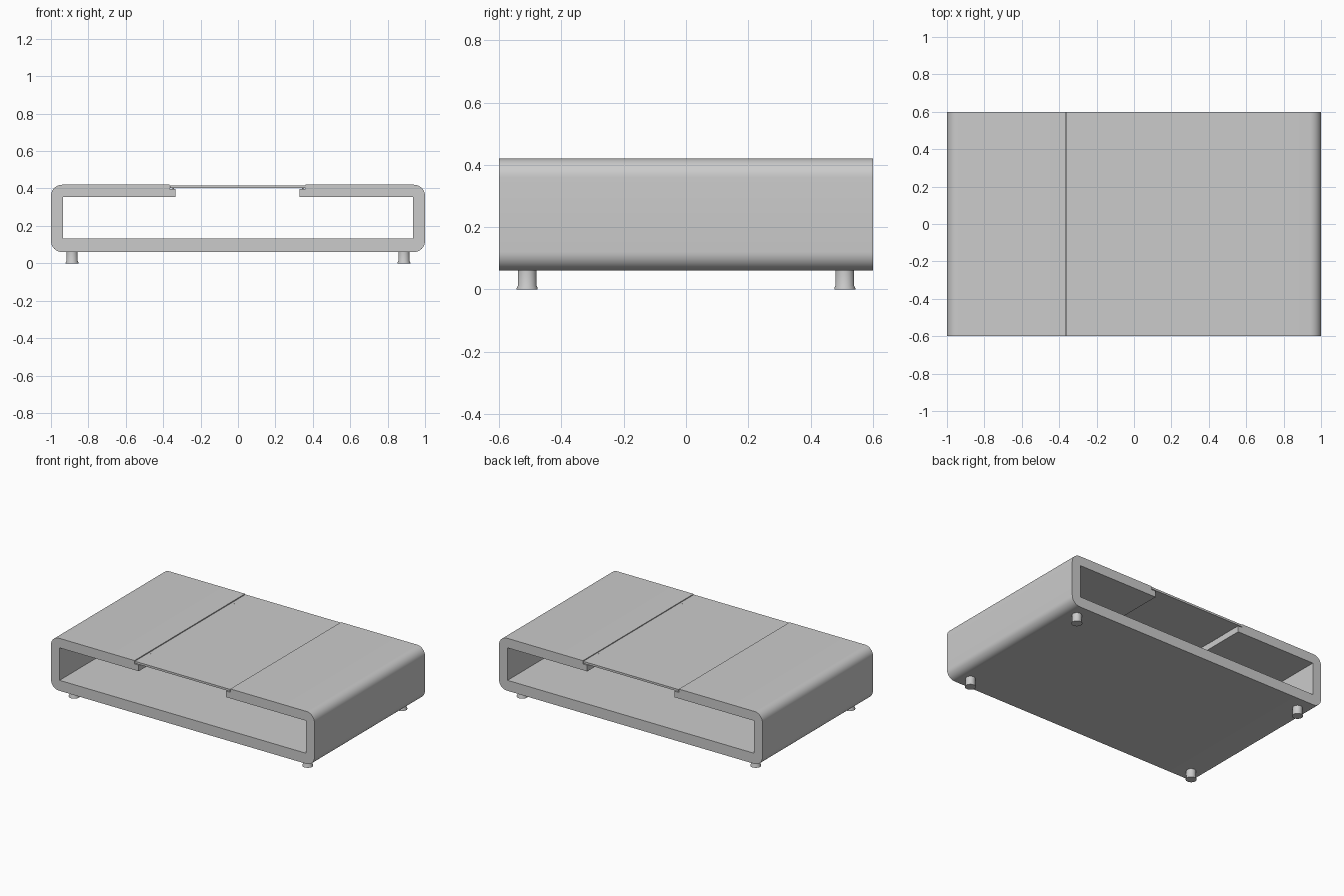
import bpy, bmesh, math

if "Cube" in bpy.data.objects:
    bpy.data.objects.remove(bpy.data.objects["Cube"])

DEPTH = 0.6


def new_object(name, bm, angle=30):
    bmesh.ops.recalc_face_normals(bm, faces=bm.faces)
    me = bpy.data.meshes.new(name)
    bm.to_mesh(me)
    bm.free()
    ob = bpy.data.objects.new(name, me)
    bpy.context.collection.objects.link(ob)
    bpy.ops.object.select_all(action='DESELECT')
    ob.select_set(True)
    bpy.context.view_layer.objects.active = ob
    bpy.ops.object.shade_smooth_by_angle(angle=math.radians(angle))
    return ob


def extrude_profile(name, pts, half_depth):
    """Extrude an x/z outline along y."""
    bm = bmesh.new()
    face = bm.faces.new([bm.verts.new((x, -half_depth, z)) for x, z in pts])
    ext = bmesh.ops.extrude_face_region(bm, geom=[face])
    for g in ext['geom']:
        if isinstance(g, bmesh.types.BMVert):
            g.co.y = half_depth
    return new_object(name, bm)


def lathe(name, profile, x, y, segs=32):
    """Spin an r/z profile about a vertical axis at x, y."""
    bm = bmesh.new()
    rings = [[bm.verts.new((x + r * math.cos(math.tau * i / segs),
                            y + r * math.sin(math.tau * i / segs), z))
              for i in range(segs)] for r, z in profile]
    for a, b in zip(rings, rings[1:]):
        for i in range(segs):
            j = (i + 1) % segs
            bm.faces.new((a[i], a[j], b[j], b[i]))
    bm.faces.new(rings[0])
    bm.faces.new(rings[-1])
    return new_object(name, bm)


def corner(cx, cz, r, start, n=10):
    return [(cx + r * math.cos(math.radians(start + 90 * i / n)),
             cz + r * math.sin(math.radians(start + 90 * i / n)))
            for i in range(n + 1)]


# Rounded frame, open at the top middle with a rebate for the panel
R, ZB, ZT = 0.06, 0.06, 0.42
frame = [(-0.366, 0.397), (-0.366, ZT)]
frame += corner(-1 + R, ZT - R, R, 90)
frame += corner(-1 + R, ZB + R, R, 180)
frame += corner(1 - R, ZB + R, R, 270)
frame += corner(1 - R, ZT - R, R, 0)
frame += [(0.362, ZT), (0.362, 0.397), (0.33, 0.397), (0.33, 0.355),
          (0.935, 0.355), (0.935, 0.132), (-0.935, 0.132),
          (-0.935, 0.355), (-0.334, 0.355), (-0.334, 0.397)]
extrude_profile("table_frame", frame, DEPTH)

# Thin inset panel
extrude_profile("top_panel", [(-0.363, 0.402), (0.36, 0.402),
                              (0.36, 0.416), (-0.363, 0.416)], DEPTH)

# Panel pads and legs, repeated at the corners
for sx, side in ((-1, "left"), (1, "right")):
    for sy, end in ((-1, "front"), (1, "back")):
        lathe(f"panel_pad_{end}_{side}", [(0.004, 0.397), (0.004, 0.4165)],
              sx * 0.345, sy * 0.45, 12)
        lathe(f"leg_{end}_{side}",
              [(0.034, 0), (0.034, 0.004), (0.03, 0.012), (0.03, 0.062)],
              sx * 0.887, sy * 0.51)
